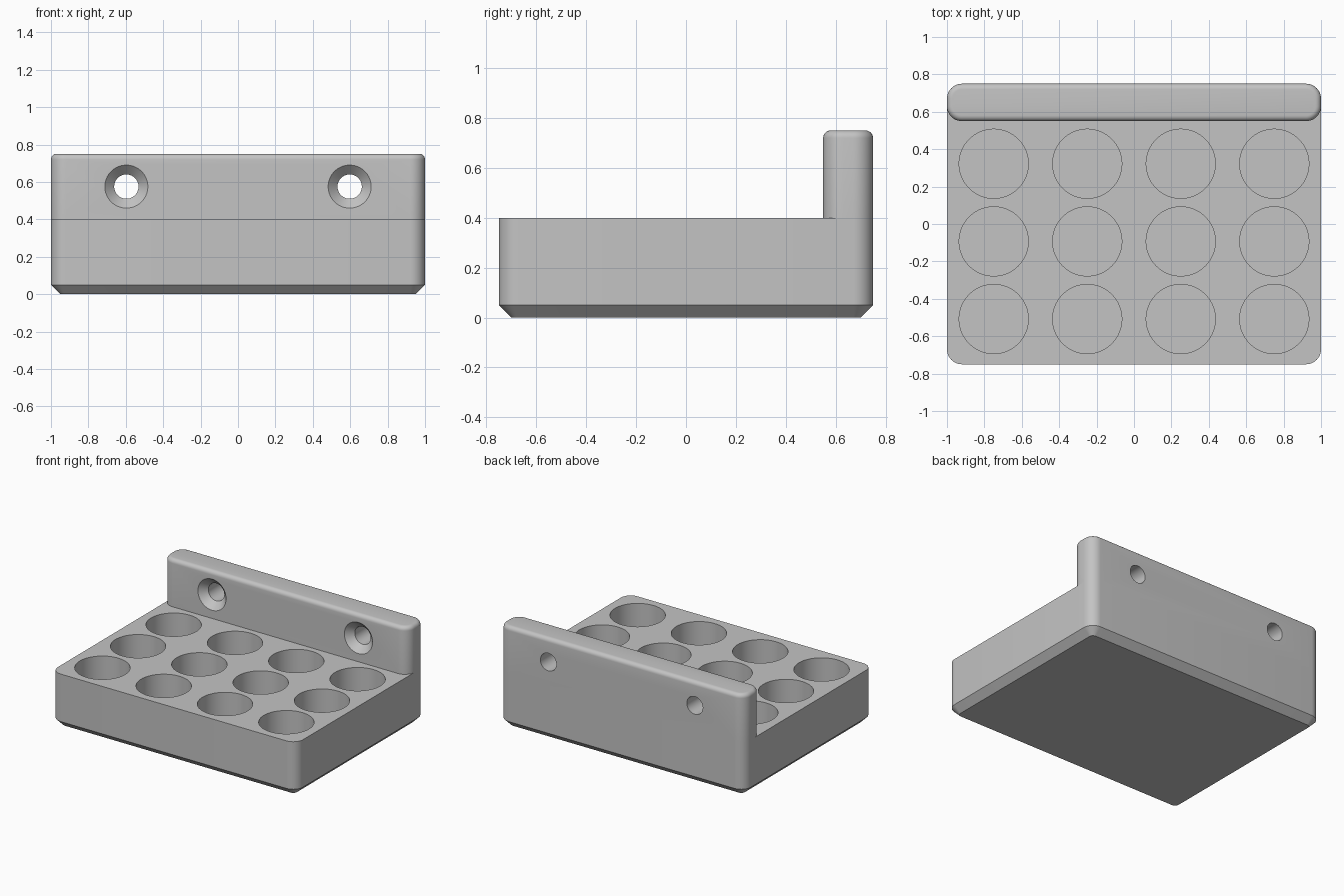
import bpy, bmesh, math
from mathutils import Matrix, Vector

cube = bpy.data.objects.get("Cube")
if cube:
    bpy.data.objects.remove(cube, do_unlink=True)

grey = bpy.data.materials.new("plain_grey")
grey.use_nodes = True
colour = (0.55, 0.55, 0.55, 1)
grey.diffuse_color = colour
grey.node_tree.nodes["Principled BSDF"].inputs["Base Color"].default_value = colour

CORNER = 0.08
STEPS = 10


def new_object(name, bm):
    bmesh.ops.recalc_face_normals(bm, faces=bm.faces)
    mesh = bpy.data.meshes.new(name)
    bm.to_mesh(mesh)
    bm.free()
    mesh.materials.append(grey)
    obj = bpy.data.objects.new(name, mesh)
    bpy.context.collection.objects.link(obj)
    return obj


def loft(bm, rings):
    """Skin a closed solid through rings of points with equal counts."""
    loops = [[bm.verts.new(p) for p in ring] for ring in rings]
    for low, high in zip(loops, loops[1:]):
        for i in range(len(low)):
            j = (i + 1) % len(low)
            bm.faces.new((low[i], low[j], high[j], high[i]))
    bm.faces.new(loops[0][::-1])
    bm.faces.new(loops[-1])


def rounded_slab(name, y0, y1, levels):
    """Rounded rectangle lofted through (height, inset) levels."""
    rings = []
    for z, inset in levels:
        ring = []
        for quarter, (sx, sy) in enumerate(((1, 1), (-1, 1), (-1, -1), (1, -1))):
            cx = sx * (1 - CORNER)
            cy = y1 - CORNER if sy > 0 else y0 + CORNER
            for k in range(STEPS + 1):
                a = (quarter + k / STEPS) * math.pi / 2
                r = CORNER - inset
                ring.append((cx + r * math.cos(a), cy + r * math.sin(a), z))
        rings.append(ring)
    bm = bmesh.new()
    loft(bm, rings)
    return new_object(name, bm)


def turned(bm, profile, matrix, sides=64):
    """Round solid from (radius, height) steps, placed by a matrix."""
    rings = []
    for r, h in profile:
        angles = [2 * math.pi * i / sides for i in range(sides)]
        rings.append([matrix @ Vector((r * math.cos(a), r * math.sin(a), h)) for a in angles])
    loft(bm, rings)


def carve(obj, bm):
    cutter = new_object("cutter", bm)
    cutter.hide_render = True
    mod = obj.modifiers.new("holes", "BOOLEAN")
    mod.operation = "DIFFERENCE"
    mod.solver = "EXACT"
    mod.object = cutter
    bpy.ops.object.select_all(action="DESELECT")
    bpy.context.view_layer.objects.active = obj
    obj.select_set(True)
    bpy.ops.object.modifier_apply(modifier=mod.name)
    bpy.data.objects.remove(cutter, do_unlink=True)
    bpy.ops.object.shade_smooth_by_angle(angle=math.radians(30))


# Tray block with a chamfered foot and a grid of round pockets
tray = rounded_slab("tray", -0.75, 0.75, [(0, 0.05), (0.05, 0), (0.4, 0)])
pockets = bmesh.new()
for x in (-0.75, -0.25, 0.25, 0.75):
    for row in range(3):
        place = Matrix.Translation((x, -0.508 + 0.415 * row, 0))
        turned(pockets, [(0.185, 0.05), (0.185, 0.5)], place)
carve(tray, pockets)

# Upright mounting plate with a softened top edge
FILLET = 0.03
levels = [(0.4, 0)]
for k in range(7):
    a = k / 6 * math.pi / 2
    levels.append((0.75 - FILLET + FILLET * math.sin(a), FILLET * (1 - math.cos(a))))
plate = rounded_slab("mounting_plate", 0.55, 0.75, levels)

# Countersunk screw holes, wide at the front
screws = bmesh.new()
for x in (-0.597, 0.597):
    place = Matrix.Translation((x, 0.55, 0.575)) @ Matrix.Rotation(-math.pi / 2, 4, "X")
    turned(screws, [(0.125, -0.01), (0.065, 0.05), (0.065, 0.3)], place)
carve(plate, screws)
